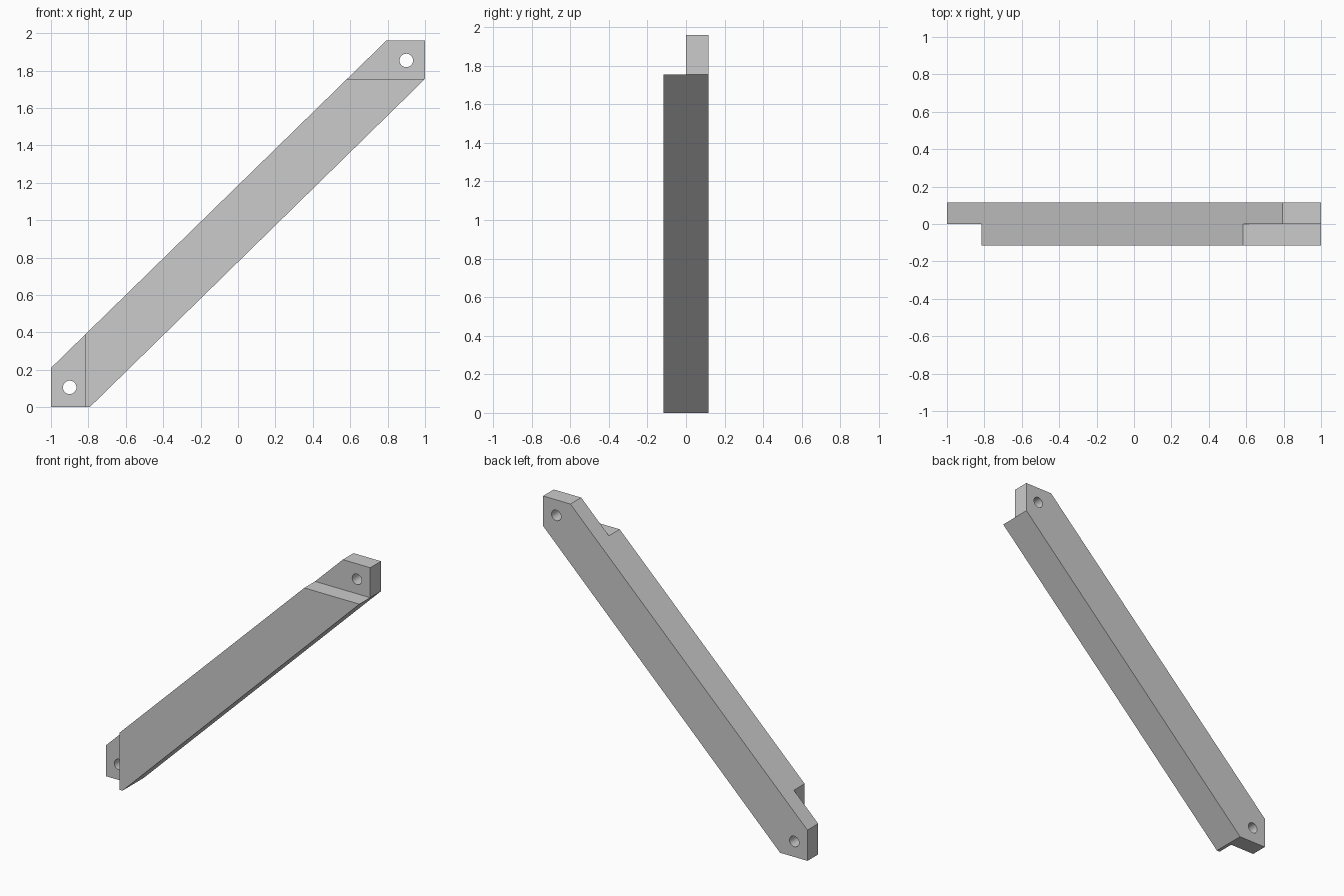
import bpy, bmesh, math

if "Cube" in bpy.data.objects:
    bpy.data.objects.remove(bpy.data.objects["Cube"])

HALF = 0.116          # half thickness of the beam
LAP_X, LAP_Z = -0.816, 1.755
HOLES = [(-0.9, 0.106), (0.9, 1.854)]


def cut(target, cutter):
    """Subtract the cutter from the target, then discard it."""
    mod = target.modifiers.new("cut", 'BOOLEAN')
    mod.operation = 'DIFFERENCE'
    mod.solver = 'EXACT'
    mod.object = cutter
    bpy.context.view_layer.objects.active = target
    bpy.ops.object.modifier_apply(modifier=mod.name)
    bpy.data.objects.remove(cutter, do_unlink=True)


def box(x0, x1, y0, y1, z0, z1):
    bpy.ops.mesh.primitive_cube_add(
        size=1, location=((x0 + x1) / 2, (y0 + y1) / 2, (z0 + z1) / 2))
    ob = bpy.context.object
    ob.scale = (x1 - x0, y1 - y0, z1 - z0)
    ob.hide_render = True
    return ob


# Diagonal beam: six-sided profile extruded through its thickness
profile = [(-1, 0), (-0.793, 0), (1, 1.755), (1, 1.96), (0.793, 1.96), (-1, 0.21)]
bm = bmesh.new()
face = bm.faces.new([bm.verts.new((x, -HALF, z)) for x, z in profile])
ext = bmesh.ops.extrude_face_region(bm, geom=[face])
new_verts = [g for g in ext["geom"] if isinstance(g, bmesh.types.BMVert)]
bmesh.ops.translate(bm, verts=new_verts, vec=(0, 2 * HALF, 0))
bmesh.ops.recalc_face_normals(bm, faces=bm.faces)
mesh = bpy.data.meshes.new("diagonal_brace")
bm.to_mesh(mesh)
bm.free()
brace = bpy.data.objects.new("diagonal_brace", mesh)
bpy.context.collection.objects.link(brace)

# Half-lap notches in the front of both ends
cut(brace, box(-1.5, LAP_X, -0.5, 0, -0.5, 1))
cut(brace, box(0, 1.5, -0.5, 0, LAP_Z, 2.5))

# Bolt hole through each lap tongue
for x, z in HOLES:
    bpy.ops.mesh.primitive_cylinder_add(
        vertices=32, radius=0.036, depth=1, location=(x, 0, z),
        rotation=(math.pi / 2, 0, 0))
    bpy.context.object.hide_render = True
    cut(brace, bpy.context.object)

# Smooth hole walls, sharp beam edges
bpy.ops.object.select_all(action='DESELECT')
brace.select_set(True)
bpy.context.view_layer.objects.active = brace
bpy.ops.object.shade_smooth_by_angle(angle=math.radians(30))
